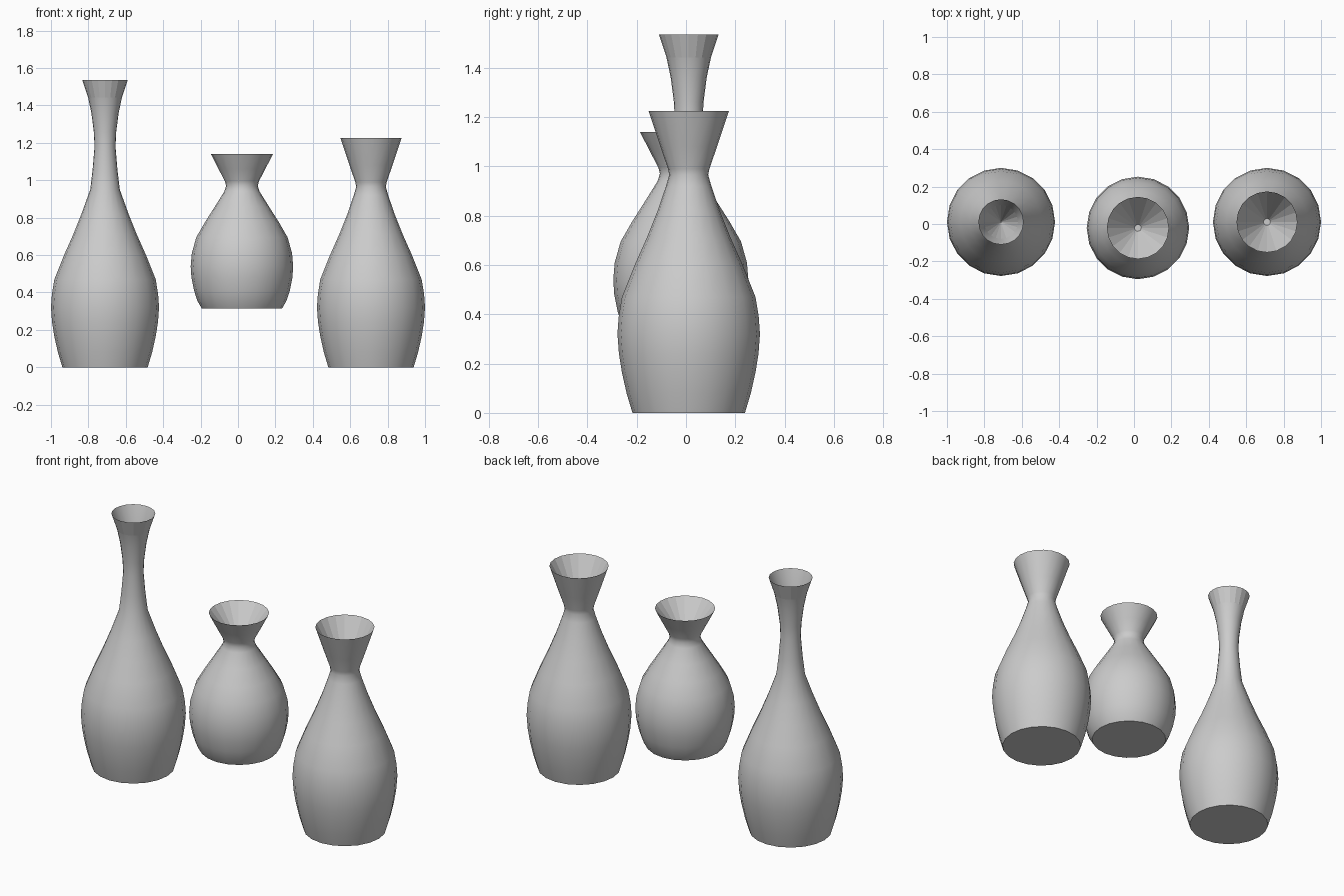
import bpy, bmesh
from math import cos, sin, pi

if "Cube" in bpy.data.objects:
    bpy.data.objects.remove(bpy.data.objects["Cube"])

SIDES = 20


def vase(name, x, y, outer, funnel):
    """Lathe: closed base, smooth outside, faceted funnel inside the mouth."""
    bm = bmesh.new()
    rings = []
    for r, z in outer + funnel:
        rings.append([bm.verts.new((r * cos(2 * pi * i / SIDES),
                                    r * sin(2 * pi * i / SIDES), z))
                      for i in range(SIDES)])
    for k in range(len(rings) - 1):
        a, b = rings[k], rings[k + 1]
        for i in range(SIDES):
            j = (i + 1) % SIDES
            f = bm.faces.new((a[i], a[j], b[j], b[i]))
            f.smooth = k < len(outer) - 1
    bm.faces.new(rings[0][::-1])      # base
    bm.faces.new(rings[-1])           # bottom of the funnel
    me = bpy.data.meshes.new(name)
    bm.to_mesh(me)
    bm.free()
    ob = bpy.data.objects.new(name, me)
    ob.location = (x, y, 0)
    bpy.context.collection.objects.link(ob)
    return ob


# shared lower body of the two standing vases (radius, height)
body = [(.228, 0), (.252, .08), (.271, .165), (.283, .24), (.289, .32),
        (.284, .39), (.271, .47), (.219, .60), (.170, .71), (.126, .82)]

# tall vase with a long neck
vase("tall_vase", -.711, .011,
     body + [(.079, .95), (.066, 1.06), (.056, 1.18), (.060, 1.26),
             (.073, 1.36), (.092, 1.45), (.121, 1.535)],
     [(.004, 1.18)])

# flared vase with a short neck
vase("flared_vase", .711, .011,
     body + [(.092, .92), (.079, .965), (.084, .99), (.115, 1.08), (.163, 1.225)],
     [(.018, .96)])

# small round vase, raised in the middle
vase("round_vase", .021, -.021,
     [(.215, .315), (.238, .355), (.256, .41), (.270, .48), (.274, .54),
      (.268, .61), (.244, .695), (.198, .775), (.144, .86), (.094, .94),
      (.085, .97), (.091, .995), (.125, 1.06), (.166, 1.14)],
     [(.018, .96)])
